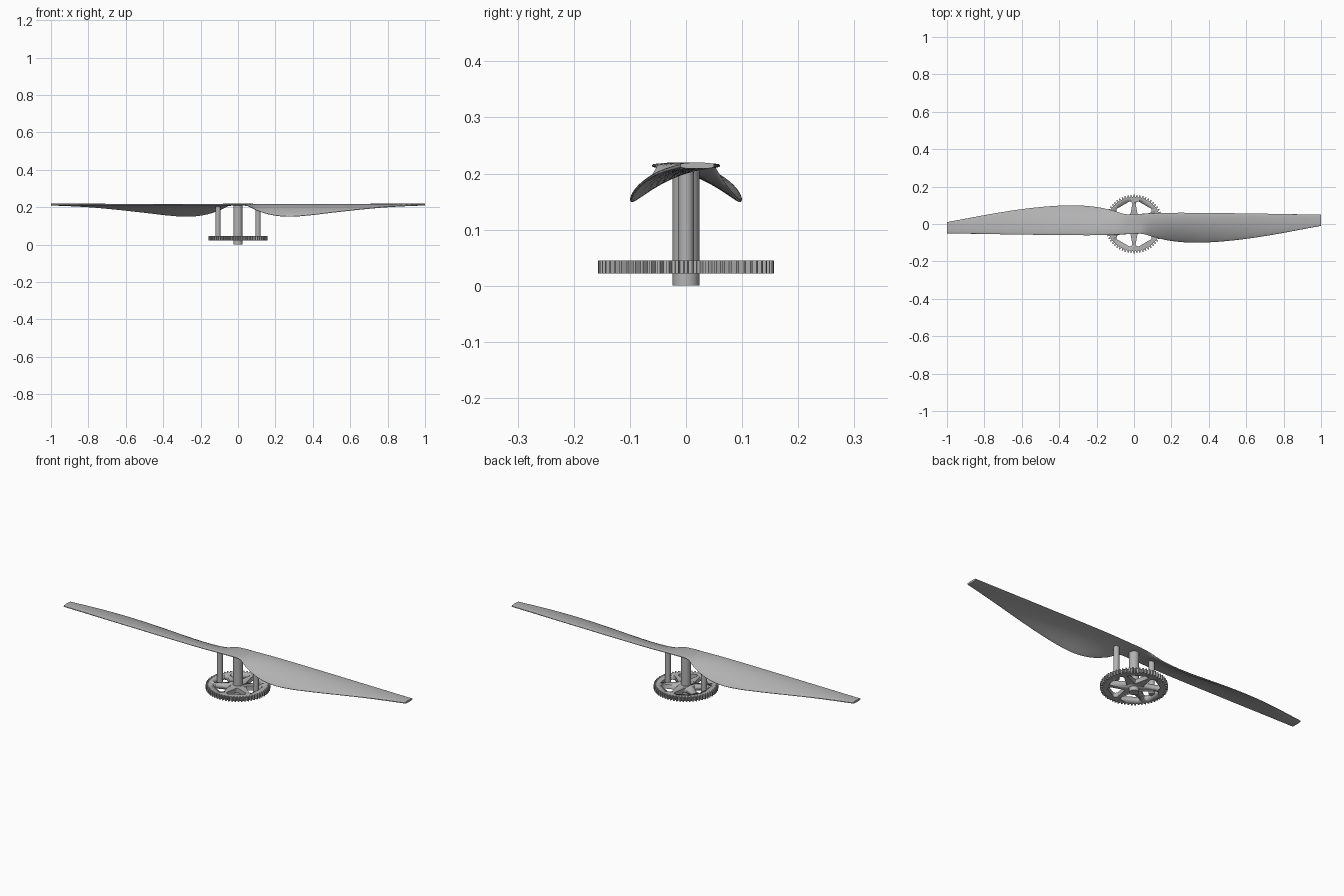
import bpy, bmesh, math
from mathutils import Vector

cube = bpy.data.objects.get("Cube")
if cube:
    bpy.data.objects.remove(cube)

grey = bpy.data.materials.new("light grey")
grey.use_nodes = True
grey.diffuse_color = (0.45, 0.45, 0.45, 1)
grey.node_tree.nodes["Principled BSDF"].inputs["Base Color"].default_value = grey.diffuse_color


def finish(name, bm, angle=35):
    bmesh.ops.recalc_face_normals(bm, faces=bm.faces)
    mesh = bpy.data.meshes.new(name)
    bm.to_mesh(mesh)
    bm.free()
    obj = bpy.data.objects.new(name, mesh)
    bpy.context.collection.objects.link(obj)
    mesh.materials.append(grey)
    bpy.ops.object.select_all(action="DESELECT")
    obj.select_set(True)
    bpy.context.view_layer.objects.active = obj
    bpy.ops.object.shade_smooth_by_angle(angle=math.radians(angle))
    return obj


def rod(name, x, radius, z0, z1):
    bm = bmesh.new()
    bmesh.ops.create_cone(bm, cap_ends=True, segments=32, radius1=radius, radius2=radius, depth=z1 - z0)
    bmesh.ops.translate(bm, verts=bm.verts, vec=(x, 0, (z0 + z1) / 2))
    return finish(name, bm)


def prism(name, outline, z0, z1):
    bm = bmesh.new()
    face = bm.faces.new([bm.verts.new((x, y, z0)) for x, y in outline])
    new = bmesh.ops.extrude_face_region(bm, geom=[face])["geom"]
    bmesh.ops.translate(bm, verts=[v for v in new if isinstance(v, bmesh.types.BMVert)], vec=(0, 0, z1 - z0))
    return finish(name, bm)


def polar(r, a):
    return (r * math.cos(a), r * math.sin(a))


# Gear wheel with trapezoid teeth and rounded windows between the spokes
TEETH, SPOKES = 60, 6
outline = []
for i in range(TEETH):
    for offset, r in ((-0.32, 0.145), (-0.16, 0.157), (0.16, 0.157), (0.32, 0.145)):
        outline.append(polar(r, (i + offset) * math.tau / TEETH))
gear = prism("gear_wheel", outline, 0.022, 0.045)


def window(angle):
    # Rounded triangle: a small inner round and two outer rounds
    half, pts = math.pi / SPOKES, []
    corners = [(0.053, 0, 0.006), (0.108, -0.31, 0.014), (0.108, 0.31, 0.014)]
    turns = [(math.pi - 1.0, math.pi + 1.0), (-half - 1.5, -0.2), (0.2, half + 1.5)]
    for (r, a, fillet), (t0, t1) in zip(corners, turns):
        c = Vector(polar(r, a))
        for k in range(7):
            p = c + Vector(polar(fillet, t0 + (t1 - t0) * k / 6))
            pts.append(polar(p.length, math.atan2(p.y, p.x) + angle))
    return pts


for i in range(SPOKES):
    cutter = prism("window_cutter", window((i + 0.5) * math.tau / SPOKES + math.pi / 6 * (SPOKES == 6)), 0, 0.1)
    cut = gear.modifiers.new("window", "BOOLEAN")
    cut.object, cut.operation, cut.solver = cutter, "DIFFERENCE", "EXACT"
    cutter.hide_render = True
    bpy.context.view_layer.objects.active = gear
    bpy.ops.object.modifier_apply(modifier=cut.name)
    bpy.data.objects.remove(cutter)

# Shaft and the two drive pins
rod("centre_shaft", 0, 0.024, 0, 0.212)
for side, name in ((1, "left_pin"), (-1, "right_pin")):
    rod(name, side * 0.107, 0.014, 0.03, 0.203)


def smooth_curve(stations, x):
    # Cubic interpolation through (x, value) stations
    for i in range(len(stations) - 1):
        (x0, a), (x1, b) = stations[i], stations[i + 1]
        if x <= x1:
            prev, nxt = stations[max(i - 1, 0)], stations[min(i + 2, len(stations) - 1)]
            h = x1 - x0
            m0, m1 = (b - prev[1]) / (x1 - prev[0]), (nxt[1] - a) / (nxt[0] - x0)
            t = (x - x0) / h
            return ((2*t**3 - 3*t**2 + 1) * a + (t**3 - 2*t**2 + t) * h * m0
                    + (3*t**2 - 2*t**3) * b + (t**3 - t**2) * h * m1)
    return stations[-1][1]


lead = [(0, -0.053), (0.05, -0.053), (0.1, -0.068), (0.2, -0.09), (0.33, -0.099),
        (0.5, -0.09), (0.7, -0.064), (1, -0.01)]
drop = [(0, 0), (0.05, 0.005), (0.1, 0.031), (0.18, 0.055), (0.27, 0.064), (0.37, 0.058),
        (0.5, 0.043), (0.65, 0.026), (0.8, 0.012), (1, 0)]
trail = [(0, 0.054), (0.05, 0.055), (0.2, 0.06), (0.5, 0.058), (1, 0.05)]


def blade_section(x):
    # Curved skin with a rounded thickness, from trailing to leading edge
    y0, y1, d = (smooth_curve(c, x) for c in (trail, lead, drop))
    n, upper, lower = 16, [], []
    for k in range(n + 1):
        t = (1 - math.cos(math.pi * k / n)) / 2
        y = y0 + (y1 - y0) * t
        z = 0.214 - d * t ** 2.1
        slope = d * 2.1 * t ** 1.1 / (y0 - y1)
        normal = Vector((-slope, 1)).normalized()
        thick = 0.0055 * max(0.25, math.sin(math.pi * k / n) ** 0.5)
        upper.append((x, y + normal.x * thick, z + normal.y * thick))
        lower.append((x, y - normal.x * thick, z - normal.y * thick))
    return upper + lower[::-1]


# Two twisted blades, the second turned half way round the shaft
for turn, name in ((1, "left_blade"), (-1, "right_blade")):
    bm = bmesh.new()
    rings = []
    for i in range(49):
        ring = blade_section((i / 48) ** 1.3)
        rings.append([bm.verts.new((turn * x, turn * y, z)) for x, y, z in ring])
    for a, b in zip(rings, rings[1:]):
        for j in range(len(a)):
            k = (j + 1) % len(a)
            bm.faces.new((a[j], a[k], b[k], b[j]))
    bm.faces.new(rings[0])
    bm.faces.new(rings[-1])
    finish(name, bm, 45)
